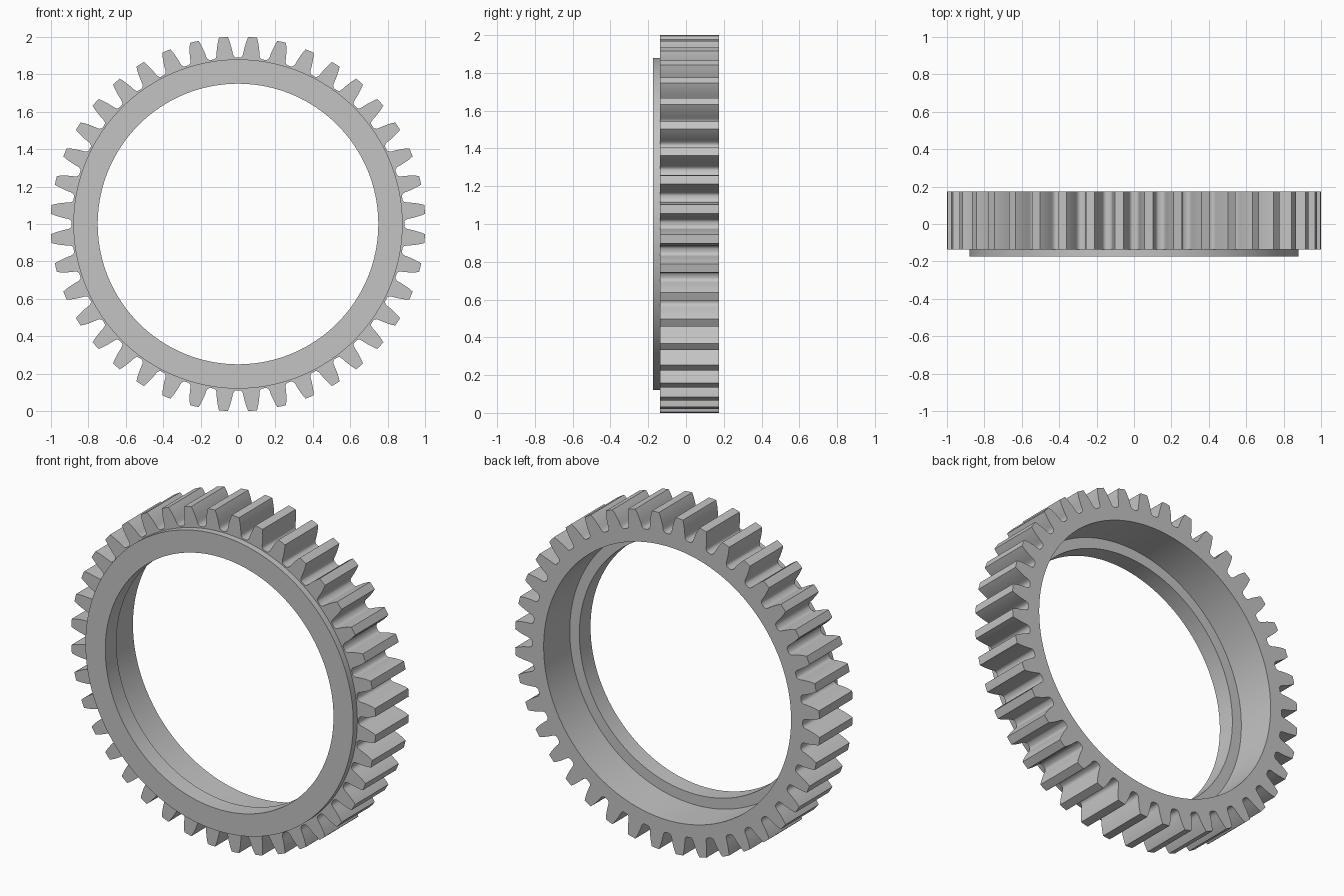
import bpy
import bmesh
from math import radians, sin, cos

if "Cube" in bpy.data.objects:
    bpy.data.objects.remove(bpy.data.objects["Cube"], do_unlink=True)

TEETH = 40
PITCH = 360 / TEETH

# Half tooth outline: (degrees from tooth centre, radius), tip to root
half_tooth = [
    (0, 1.0015), (1.35, 1.0015), (1.7, 0.985), (2.05, 0.965), (2.35, 0.945),
    (2.6, 0.925), (2.75, 0.91), (2.95, 0.90), (3.3, 0.893), (3.8, 0.889),
]
# Mirror the half outline and add the root point between neighbouring teeth
tooth = [(-a, r) for a, r in reversed(half_tooth[1:])] + half_tooth + [(PITCH / 2, 0.889)]

# Radial section behind the teeth: (radius, y), around the bore and front lip
BACK, GEAR_FRONT, LIP_FRONT = 0.175, -0.137, -0.175
BORE_RADIUS, HOLE_RADIUS, LIP_RADIUS, STEP = 0.813, 0.75, 0.88, -0.07
inner_section = [
    (BORE_RADIUS, BACK), (BORE_RADIUS, STEP), (HOLE_RADIUS, STEP),
    (HOLE_RADIUS, LIP_FRONT), (LIP_RADIUS, LIP_FRONT), (LIP_RADIUS, GEAR_FRONT),
]

# Sweep the section round the axis while the outer radius follows the teeth
bm = bmesh.new()
sections = []
for i in range(TEETH):
    for offset, outer in tooth:
        a = radians((i + 0.5) * PITCH + offset)
        section = [(outer, GEAR_FRONT), (outer, BACK)] + inner_section
        sections.append([bm.verts.new((r * cos(a), y, 1 + r * sin(a))) for r, y in section])

for k, here in enumerate(sections):
    there = sections[(k + 1) % len(sections)]
    for j in range(len(here)):
        n = (j + 1) % len(here)
        bm.faces.new((here[j], here[n], there[n], there[j]))
bmesh.ops.recalc_face_normals(bm, faces=bm.faces)

mesh = bpy.data.meshes.new("gear_ring")
bm.to_mesh(mesh)
bm.free()
gear = bpy.data.objects.new("gear_ring", mesh)
bpy.context.collection.objects.link(gear)

# Plain grey metal
grey = bpy.data.materials.new("light_grey")
grey.use_nodes = True
colour = (0.55, 0.55, 0.55, 1)
grey.diffuse_color = colour
grey.node_tree.nodes["Principled BSDF"].inputs["Base Color"].default_value = colour
mesh.materials.append(grey)

# Smooth curved walls, crisp corners
bpy.ops.object.select_all(action="DESELECT")
gear.select_set(True)
bpy.context.view_layer.objects.active = gear
bpy.ops.object.shade_smooth_by_angle(angle=radians(35))
